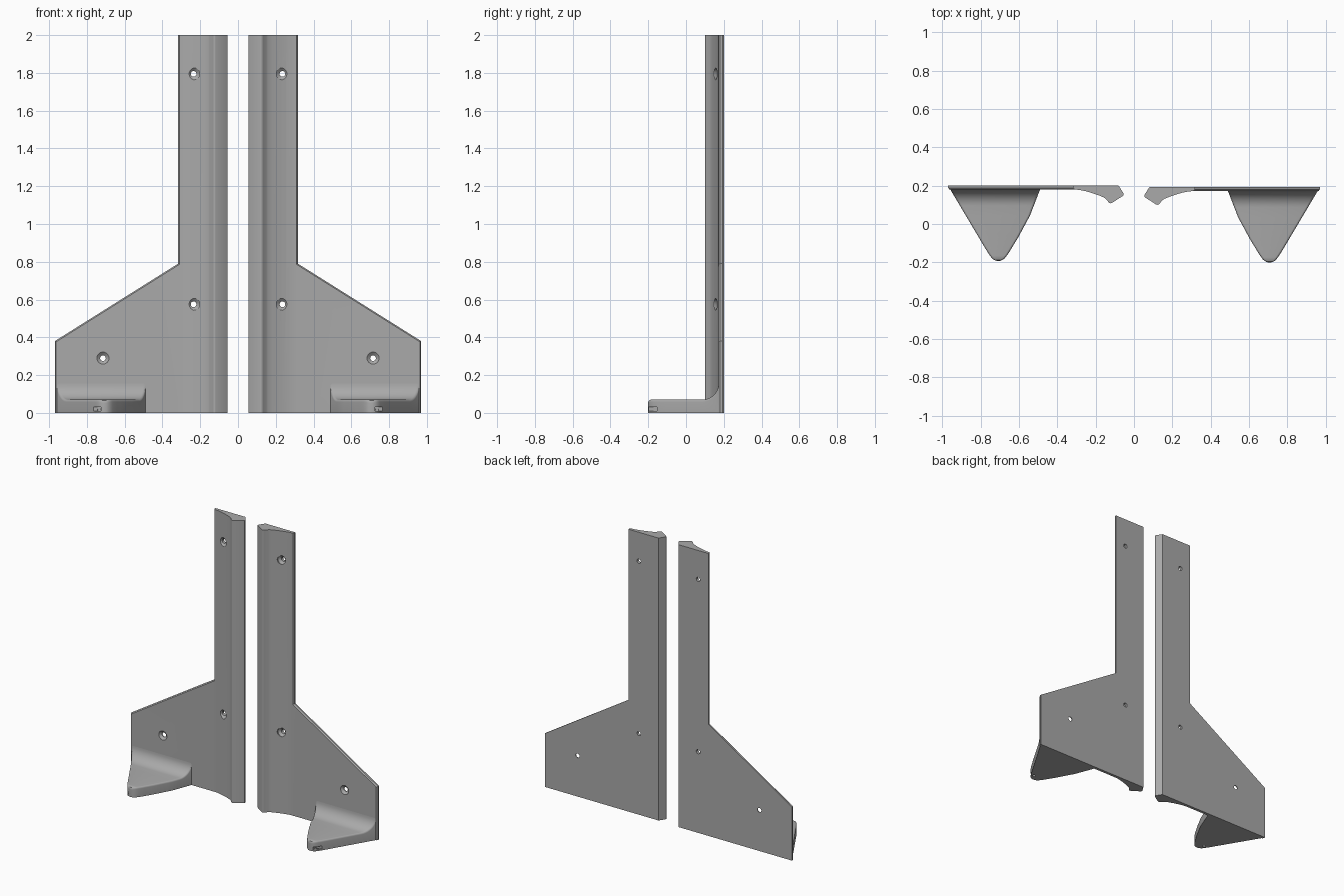
import bpy, bmesh, math
from mathutils import Vector

if "Cube" in bpy.data.objects:
    bpy.data.objects.remove(bpy.data.objects["Cube"])

grey = bpy.data.materials.new("grey")
grey.diffuse_color = (0.40, 0.40, 0.40, 1)
grey.use_nodes = True
grey.node_tree.nodes["Principled BSDF"].inputs["Base Color"].default_value = grey.diffuse_color


def loft(name, rings):
    """Closed solid through rings with equal point counts."""
    bm = bmesh.new()
    vs = [[bm.verts.new(p) for p in ring] for ring in rings]
    n = len(vs[0])
    for a, b in zip(vs, vs[1:]):
        for i in range(n):
            bm.faces.new((a[i], a[(i + 1) % n], b[(i + 1) % n], b[i]))
    bm.faces.new(vs[0])
    bm.faces.new(vs[-1])
    bmesh.ops.recalc_face_normals(bm, faces=bm.faces)
    me = bpy.data.meshes.new(name)
    bm.to_mesh(me)
    bm.free()
    ob = bpy.data.objects.new(name, me)
    me.materials.append(grey)
    bpy.context.collection.objects.link(ob)
    return ob


def select(ob):
    bpy.ops.object.select_all(action='DESELECT')
    ob.select_set(True)
    bpy.context.view_layer.objects.active = ob


def boolean(ob, cutter, op):
    m = ob.modifiers.new("cut", 'BOOLEAN')
    m.operation, m.solver, m.object = op, 'EXACT', cutter
    select(ob)
    bpy.ops.object.modifier_apply(modifier=m.name)
    bpy.data.objects.remove(cutter)


def smooth(ob):
    select(ob)
    bpy.ops.object.shade_smooth_by_angle(angle=math.radians(28))


def interp(table, y):
    for (y0, a), (y1, b) in zip(table, table[1:]):
        if y <= y1:
            return a + (b - a) * (y - y0) / (y1 - y0)
    return table[-1][1]


# rail and plate cross-section (x, y), back face on y = 0
PROFILE = [(0.97, 0), (0.08, 0), (0.055, -0.04), (0.055, -0.05), (0.062, -0.056),
           (0.115, -0.09), (0.122, -0.092), (0.129, -0.09), (0.15, -0.067),
           (0.158, -0.061), (0.18, -0.052), (0.205, -0.043), (0.23, -0.035),
           (0.255, -0.028), (0.285, -0.022), (0.317, -0.020), (0.97, -0.020)]
# shelf plan: left and right edge for each y
LEFT = [(-0.392, 0.698), (-0.388, 0.687), (-0.378, 0.673), (-0.352, 0.654), (-0.27, 0.604),
        (-0.157, 0.543), (-0.08, 0.513), (-0.02, 0.49), (0, 0.483)]
RIGHT = [(-0.392, 0.716), (-0.388, 0.729), (-0.378, 0.742), (-0.352, 0.760),
         (-0.33, 0.774), (-0.005, 0.967), (0, 0.969)]
HOLES = [(0.235, 1.795, -0.034), (0.235, 0.575, -0.034), (0.715, 0.29, -0.020)]


def build_half(s, back, side):
    P = lambda x, y, z: Vector((s * x, y + back, z))

    # plate with rail, trimmed to the outline with chamfered outer edges
    plate = loft(side + "_plate", [[P(x, y, z) for x, y in PROFILE] for z in (0, 2)])

    def outline(y, c):
        return [P(x, y, z) for x, z in
                [(-0.1, -0.1), (0.97 - c, -0.1), (0.97 - c, 0.38 - c / 2),
                 (0.317 - c, 0.79 - c / 2), (0.317 - c, 2.1), (-0.1, 2.1)]]
    boolean(plate, loft("trim", [outline(0.1, 0), outline(-0.011, 0),
                                 outline(-0.021, 0.008), outline(-0.3, 0.008)]), 'INTERSECT')

    # countersunk screw holes
    for hx, hz, f in HOLES:
        def ring(y, r):
            return [P(hx + r * math.cos(k * math.tau / 24), y,
                      hz + r * math.sin(k * math.tau / 24)) for k in range(24)]
        boolean(plate, loft("drill", [ring(0.1, 0.015), ring(f + 0.014, 0.015),
                                      ring(f, 0.032), ring(-0.2, 0.032)]), 'DIFFERENCE')
    smooth(plate)

    # foot shelf: sections along y, with a fillet rising into the plate
    R, r = 0.085, 0.012
    rows = [(-0.392, 0.058), (-0.388, 0.066), (-0.378, 0.07), (-0.365, 0.07), (-0.352, 0.07),
            (-0.33, 0.07), (-0.30, 0.07), (-0.27, 0.07), (-0.23, 0.07), (-0.19, 0.07),
            (-0.157, 0.07)]
    for k in range(11):
        a = k / 10 * math.pi / 2
        rows.append((-0.105 + R * math.sin(a), 0.07 + R * (1 - math.cos(a))))
    rows.append((-0.012, 0.155))
    rings = []
    for y, h in rows:
        a, b = interp(LEFT, y), interp(RIGHT, y)
        q = min(r, (b - a) * 0.4)
        arc = [k * math.pi / 8 for k in range(5)]
        sec = [(a, 0)] + [(a + q - q * math.cos(t), h - q + q * math.sin(t)) for t in arc]
        sec += [(b - q + q * math.sin(t), h - q + q * math.cos(t)) for t in arc] + [(b, 0)]
        rings.append([P(x, y, z) for x, z in sec])
    shelf = loft(side + "_foot_shelf", rings)

    # small slot near the shelf tip
    boolean(shelf, loft("slot", [[P(0.725, y, 0.01), P(0.773, y, 0.01),
                                  P(0.773, y, 0.031), P(0.725, y, 0.031)]
                                 for y in (-0.45, -0.345)]), 'DIFFERENCE')
    # pin hole under the slot
    boolean(shelf, loft("pin", [[P(0.735 + 0.01 * math.cos(k * math.tau / 16),
                                   -0.35 + 0.01 * math.sin(k * math.tau / 16), z)
                                 for k in range(16)] for z in (-0.05, 0.02)]), 'DIFFERENCE')
    smooth(shelf)


build_half(1, 0.192, "right")
build_half(-1, 0.200, "left")
